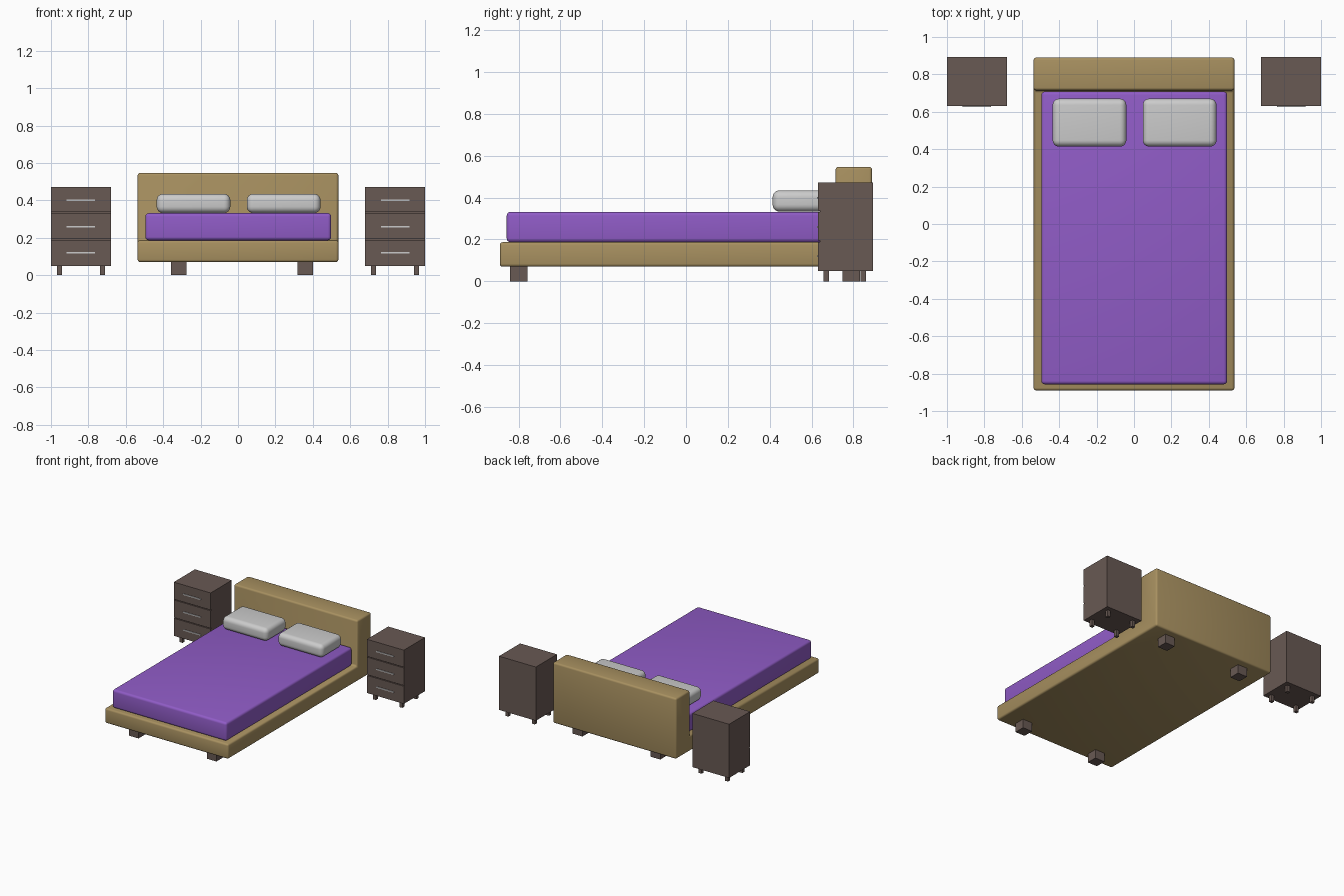
import bpy, bmesh
from math import radians

if "Cube" in bpy.data.objects:
    bpy.data.objects.remove(bpy.data.objects["Cube"])


def material(name, rgb):
    m = bpy.data.materials.new(name)
    m.diffuse_color = (*rgb, 1)
    m.use_nodes = True
    m.node_tree.nodes["Principled BSDF"].inputs["Base Color"].default_value = m.diffuse_color
    return m


TAN = material("tan_upholstery", (0.39, 0.28, 0.117))
PURPLE = material("purple_fabric", (0.28, 0.107, 0.57))
BROWN = material("dark_wood", (0.14, 0.10, 0.087))


def finish(name, bm, mat=None, bevel=0, segments=3):
    bmesh.ops.recalc_face_normals(bm, faces=bm.faces)
    if bevel:
        bmesh.ops.bevel(bm, geom=list(bm.edges), offset=bevel, segments=segments,
                        profile=0.5, affect='EDGES', clamp_overlap=True)
    me = bpy.data.meshes.new(name)
    bm.to_mesh(me)
    bm.free()
    ob = bpy.data.objects.new(name, me)
    bpy.context.collection.objects.link(ob)
    if mat:
        me.materials.append(mat)
    if bevel:
        bpy.ops.object.select_all(action='DESELECT')
        bpy.context.view_layer.objects.active = ob
        ob.select_set(True)
        bpy.ops.object.shade_smooth_by_angle(angle=radians(40))
    return ob


def box(name, x, y, z, mat=None, bevel=0, segments=3):
    """Box from (min, max) ranges on each axis."""
    bm = bmesh.new()
    bmesh.ops.create_cube(bm, size=1)
    for v in bm.verts:
        v.co = [r[0] if c < 0 else r[1] for c, r in zip(v.co, (x, y, z))]
    return finish(name, bm, mat, bevel, segments)


# Bed frame: L-shaped side profile (base and headboard) swept across the width
profile = [(-0.89, 0.07), (0.89, 0.07), (0.89, 0.547), (0.715, 0.547),
           (0.715, 0.187), (-0.89, 0.187)]
bm = bmesh.new()
face = bm.faces.new([bm.verts.new((-0.537, y, z)) for y, z in profile])
swept = bmesh.ops.extrude_face_region(bm, geom=[face])["geom"]
bmesh.ops.translate(bm, vec=(1.074, 0, 0),
                    verts=[g for g in swept if isinstance(g, bmesh.types.BMVert)])
finish("bed_frame", bm, TAN, 0.014)

# Mattress and pillows
box("mattress", (-0.495, 0.498), (-0.857, 0.708), (0.187, 0.332), PURPLE, 0.018, 4)
for side, x0 in (("left", -0.435), ("right", 0.047)):
    box(side + "_pillow", (x0, x0 + 0.394), (0.414, 0.67), (0.333, 0.435), None, 0.034, 6)

# Bed legs
for side, x0 in (("left", -0.359), ("right", 0.318)):
    for end, y0 in (("front", -0.842), ("back", 0.748)):
        box(f"bed_{end}_{side}_leg", (x0, x0 + 0.084), (y0, y0 + 0.084), (0, 0.075), BROWN)

# Nightstands: carcass, three drawer fronts with slim handles, four legs
for side, cx in (("left", -0.84), ("right", 0.84)):
    pre = side + "_nightstand_"
    box(pre + "body", (cx - 0.16, cx + 0.16), (0.64, 0.893), (0.05, 0.472), BROWN)
    for i, (z0, z1) in enumerate(((0.05, 0.188), (0.194, 0.332), (0.338, 0.472))):
        box(f"{pre}drawer_{i + 1}", (cx - 0.16, cx + 0.16), (0.631, 0.64), (z0, z1), BROWN)
        hz = 0.12 + 0.14 * i
        box(f"{pre}handle_{i + 1}", (cx - 0.076, cx + 0.076), (0.625, 0.632),
            (hz - 0.004, hz + 0.004))
    for sx in (-1, 1):
        for end, y in (("front", 0.67), ("back", 0.847)):
            lx = cx + sx * 0.115
            box(f"{pre}{end}_{'right' if sx > 0 else 'left'}_leg", (lx - 0.013, lx + 0.013),
                (y - 0.013, y + 0.013), (0, 0.052), BROWN)
